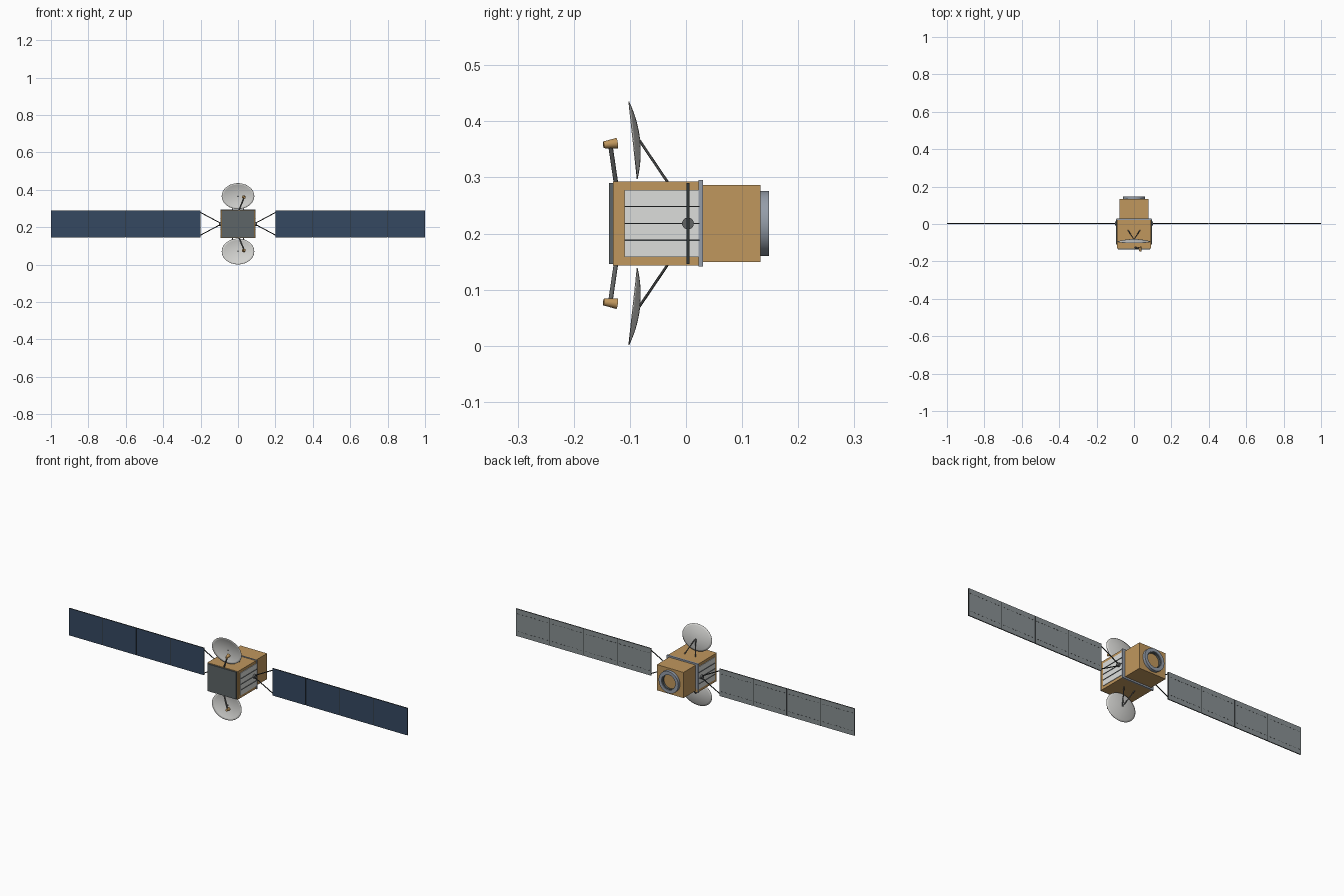
import bpy, bmesh, math
from mathutils import Vector, Matrix

if "Cube" in bpy.data.objects:
    bpy.data.objects.remove(bpy.data.objects["Cube"])

MID = 0.218  # height of the satellite's axis


def material(name, r, g, b):
    m = bpy.data.materials.new(name)
    m.use_nodes = True
    m.diffuse_color = (r, g, b, 1)
    m.node_tree.nodes["Principled BSDF"].inputs["Base Color"].default_value = (r, g, b, 1)
    return m


GOLD = material("gold foil", 0.53, 0.31, 0.11)
WHITE = material("radiator white", 0.72, 0.73, 0.71)
DISH = material("dish grey", 0.66, 0.66, 0.64)
SLATE = material("dark slate", 0.11, 0.13, 0.135)
STEEL = material("blue steel", 0.30, 0.34, 0.40)
NAVY = material("solar navy", 0.035, 0.065, 0.12)
BACK = material("panel back grey", 0.25, 0.28, 0.29)
DARK = material("dark trim", 0.03, 0.035, 0.035)
ROD = material("rod grey", 0.12, 0.125, 0.125)


def finish(name, bm, *mats):
    bmesh.ops.recalc_face_normals(bm, faces=bm.faces)
    mesh = bpy.data.meshes.new(name)
    bm.to_mesh(mesh)
    bm.free()
    obj = bpy.data.objects.new(name, mesh)
    bpy.context.collection.objects.link(obj)
    for m in mats:
        mesh.materials.append(m)
    return obj


def smooth(obj):
    bpy.ops.object.select_all(action="DESELECT")
    obj.select_set(True)
    bpy.context.view_layer.objects.active = obj
    bpy.ops.object.shade_smooth_by_angle(angle=math.radians(40))
    return obj


def box(name, centre, size, *mats):
    """Box whose height is measured from the axis."""
    bm = bmesh.new()
    place = Matrix.Translation(Vector(centre) + Vector((0, 0, MID)))
    bmesh.ops.create_cube(bm, size=1, matrix=place @ Matrix.Diagonal((*size, 1)))
    return finish(name, bm, *mats)


def rod(name, a, b, r1, r2, mat, sides=12):
    """Round bar or cone between two points measured from the axis."""
    a, b = Vector(a), Vector(b)
    turn = (b - a).to_track_quat("Z", "Y").to_matrix().to_4x4()
    place = Matrix.Translation((a + b) / 2 + Vector((0, 0, MID))) @ turn
    bm = bmesh.new()
    bmesh.ops.create_cone(bm, cap_ends=True, segments=sides, radius1=r1, radius2=r2,
                          depth=(b - a).length, matrix=place)
    return smooth(finish(name, bm, mat))


def lathe_ring(name, inner, outer, y0, y1, mat, sides=48):
    """Flat-ended tube along y."""
    bm = bmesh.new()
    rings = []
    for r, y in ((outer, y0), (outer, y1), (inner, y1), (inner, y0)):
        rings.append([bm.verts.new((r * math.cos(t), y, MID + r * math.sin(t)))
                      for t in (math.tau * i / sides for i in range(sides))])
    for k in range(4):
        p, q = rings[k], rings[(k + 1) % 4]
        for i in range(sides):
            j = (i + 1) % sides
            bm.faces.new((p[i], p[j], q[j], q[i]))
    return smooth(finish(name, bm, mat))


def dish(name, s, sides=48, steps=8):
    """Shallow oval reflector tilted forward at its outer edge."""
    far, near = Vector((0, -0.102, 0.217)), Vector((0, -0.087, 0.079))
    centre, half = (far + near) / 2, (far - near) / 2
    normal = Vector((0, half.z, -half.y)).normalized()
    bm = bmesh.new()

    def point(r, t):
        p = centre + half * r * math.sin(t) + normal * 0.012 * (1 - r * r)
        return bm.verts.new((0.087 * r * math.cos(t), p.y, MID + s * p.z))

    hub = point(0, 0)
    prev = None
    for k in range(1, steps + 1):
        ring = [point(k / steps, math.tau * i / sides) for i in range(sides)]
        for i in range(sides):
            j = (i + 1) % sides
            if prev:
                bm.faces.new((prev[i], prev[j], ring[j], ring[i]))
            else:
                bm.faces.new((hub, ring[i], ring[j]))
        prev = ring
    obj = finish(name, bm, DISH)
    shell = obj.modifiers.new("shell", "SOLIDIFY")
    shell.thickness = 0.0015
    shell.offset = 0
    return smooth(obj)


# Body: front bus, flange, rear module, front plate and docking ring
box("front_bus", (0, -0.05, 0), (0.18, 0.16, 0.15), GOLD)
box("rear_module", (0, 0.08, 0), (0.157, 0.106, 0.137), GOLD)
box("flange", (0, 0.026, 0), (0.186, 0.008, 0.154), STEEL)
box("front_plate", (0, -0.133, 0), (0.17, 0.008, 0.145), SLATE)
lathe_ring("rear_ring", 0.041, 0.058, 0.132, 0.148, STEEL)
lathe_ring("rear_ring_liner", 0.037, 0.0412, 0.132, 0.143, SLATE)

for side, s in (("left", 1), ("right", -1)):
    # Side radiator with thin fins
    box(side + "_radiator", (s * 0.091, -0.043, 0), (0.004, 0.134, 0.12), WHITE)
    fins = box(side + "_radiator_fins", (s * 0.093, -0.043, -0.03), (0.006, 0.134, 0.002), SLATE)
    rows = fins.modifiers.new("rows", "ARRAY")
    rows.count = 3
    rows.use_relative_offset = False
    rows.use_constant_offset = True
    rows.constant_offset_displace = (0, 0, 0.03)

    # Panel drive and forked yoke
    rod(side + "_panel_drive", (s * 0.088, 0.0035, 0), (s * 0.102, 0.0035, 0), 0.0105, 0.0105, ROD, 24)
    for end, v in (("upper", 1), ("lower", -1)):
        rod(f"{side}_{end}_yoke", (s * 0.098, 0.0035, v * 0.006), (s * 0.203, 0.0035, v * 0.062),
            0.0025, 0.0025, DARK, 8)

    # Solar wing: four panels, dark edges, joints and dashed seams on the rear
    for i in range(4):
        x = s * (0.3 + 0.2 * i)
        panel = box(f"{side}_solar_panel_{i + 1}", (x, 0.0035, 0), (0.197, 0.005, 0.145), DARK, NAVY, BACK)
        for f in panel.data.polygons:
            f.material_index = 1 if f.normal.y < -0.5 else 2 if f.normal.y > 0.5 else 0
        if i < 3:
            box(f"{side}_panel_joint_{i + 1}", (x + s * 0.1, 0.0035, 0), (0.005, 0.003, 0.143), DARK)
        for end, v in (("upper", 1), ("lower", -1)):
            dash = box(f"{side}_{end}_dashes_{i + 1}", (x - 0.084, 0.0062, v * 0.047),
                       (0.012, 0.0008, 0.0015), DARK)
            run = dash.modifiers.new("run", "ARRAY")
            run.count = 8
            run.use_relative_offset = False
            run.use_constant_offset = True
            run.constant_offset_displace = (0.024, 0, 0)

# Dishes above and below, each with two struts and a feed horn
for end, v in (("upper", 1), ("lower", -1)):
    dish(end + "_dish", v)
    for side, s in (("left", 1), ("right", -1)):
        rod(f"{end}_{side}_dish_strut", (s * 0.032, -0.033, v * 0.074), (0, -0.083, v * 0.148),
            0.0025, 0.0025, ROD, 8)
    rod(end + "_feed_arm", (0.005, -0.125, v * 0.073), (0.033, -0.135, v * 0.141), 0.004, 0.004, ROD)
    rod(end + "_feed_horn", (0.035, -0.147, v * 0.14), (0.031, -0.123, v * 0.143), 0.006, 0.0095, GOLD, 20)
